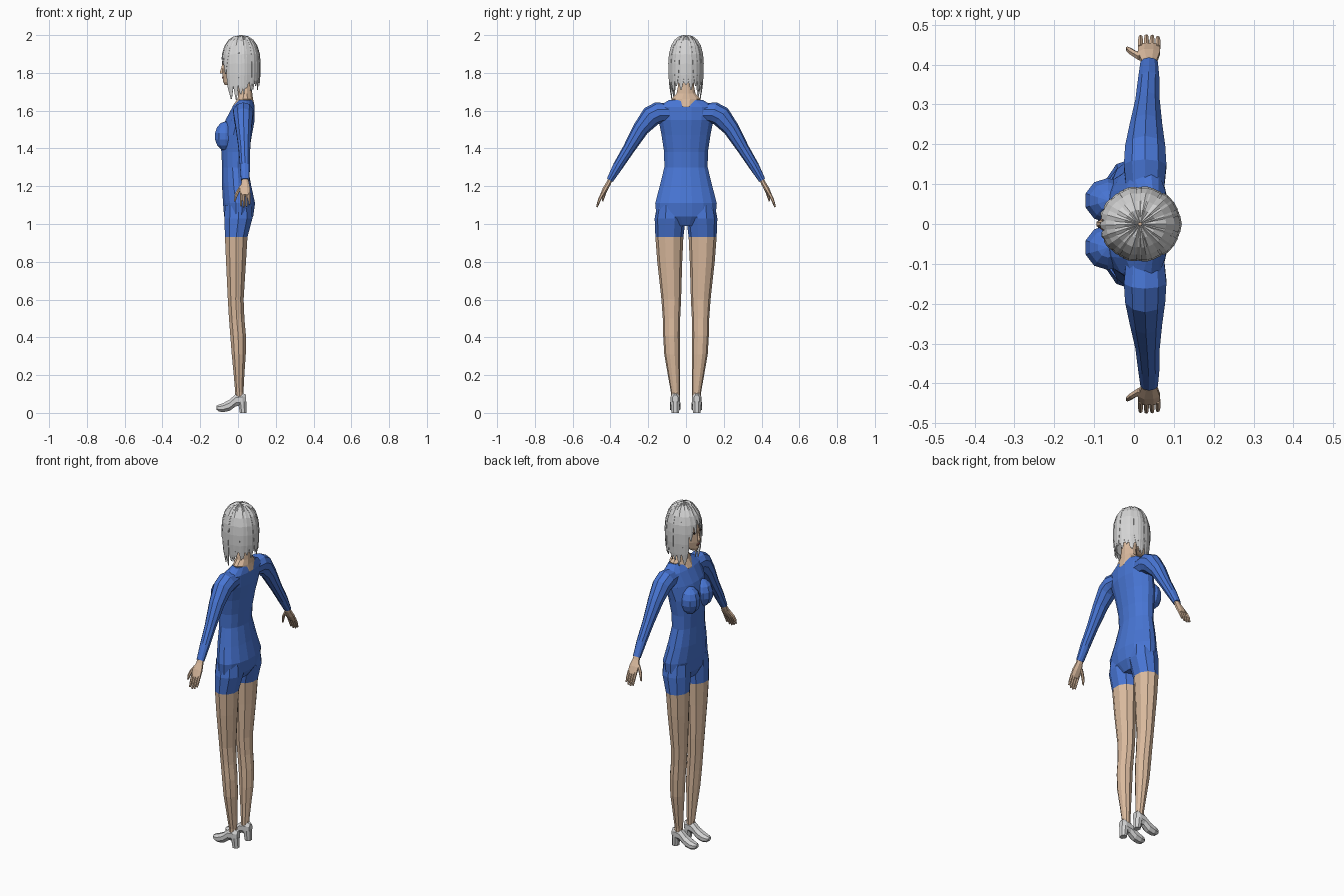
import bpy, bmesh, math
from mathutils import Vector


def material(name, rgb):
    m = bpy.data.materials.new(name)
    m.diffuse_color = (*rgb, 1)
    return m


SKIN = material("skin", (0.70, 0.49, 0.34))
BLUE = material("blue_suit", (0.065, 0.18, 0.66))
GREY = material("light_grey", (0.66, 0.66, 0.66))
DARK = material("dark_eye", (0.03, 0.02, 0.02))
LIPS = material("lip_red", (0.45, 0.15, 0.13))


def finish(name, bm, mats, mirror=False):
    bmesh.ops.recalc_face_normals(bm, faces=bm.faces)
    me = bpy.data.meshes.new(name)
    bm.to_mesh(me)
    bm.free()
    for m in mats:
        me.materials.append(m)
    ob = bpy.data.objects.new(name, me)
    bpy.context.collection.objects.link(ob)
    if mirror:
        mod = ob.modifiers.new("mirror", 'MIRROR')
        mod.use_axis = (False, True, False)
        mod.use_mirror_merge = False
    return ob


def loft(name, rings, n, mats, mirror=False, rule=None):
    """Skin elliptical rings given as (centre, u axis, v axis)."""
    bm = bmesh.new()
    loops = []
    for c, u, v in rings:
        c, u, v = Vector(c), Vector(u), Vector(v)
        ang = [2 * math.pi * (i + 0.5) / n for i in range(n)]
        loops.append([bm.verts.new(c + u * math.cos(a) + v * math.sin(a)) for a in ang])
    for a, b in zip(loops, loops[1:]):
        for i in range(n):
            j = (i + 1) % n
            bm.faces.new((a[i], a[j], b[j], b[i]))
    bm.faces.new(loops[0])
    bm.faces.new(loops[-1])
    if rule:
        for f in bm.faces:
            f.material_index = rule(f.calc_center_median())
    return finish(name, bm, mats, mirror)


def flat(z, x0, x1, ry, cy=0.0):      # horizontal ring
    return ((x0 + x1) / 2, cy, z), ((x1 - x0) / 2, 0, 0), (0, ry, 0)


def limb(x, y, z, rx, r, dy=0.83, dz=0.55):      # ring across an arm
    return (x, y, z), (rx, 0, 0), (0, r * dy, r * dz)


def ball(name, c, r, mat, mirror=False, seg=10, rings=7):
    bm = bmesh.new()
    bmesh.ops.create_uvsphere(bm, u_segments=seg, v_segments=rings, radius=1)
    for v in bm.verts:
        v.co = Vector([c[k] + v.co[k] * r[k] for k in range(3)])
    return finish(name, bm, [mat], mirror)


# Torso of the suit
loft("torso", [
    flat(0.99, -0.05, 0.05, 0.08), flat(1.04, -0.075, 0.082, 0.16),
    flat(1.11, -0.081, 0.092, 0.166), flat(1.20, -0.086, 0.072, 0.142),
    flat(1.30, -0.085, 0.054, 0.117), flat(1.38, -0.09, 0.06, 0.118),
    flat(1.47, -0.092, 0.075, 0.132), flat(1.55, -0.068, 0.09, 0.148),
    flat(1.62, -0.03, 0.088, 0.155), flat(1.657, 0.0, 0.078, 0.09)], 16, [BLUE])
ball("bust", (-0.065, 0.059, 1.465), (0.061, 0.058, 0.078), BLUE, True)

# Neck and neckline
loft("neck", [
    flat(1.60, -0.033, 0.085, 0.035), flat(1.625, -0.03, 0.09, 0.064),
    flat(1.662, -0.004, 0.081, 0.08), flat(1.69, 0.0, 0.077, 0.052),
    flat(1.73, -0.005, 0.075, 0.044), flat(1.80, -0.01, 0.075, 0.044)], 12, [SKIN])

# Legs with short blue suit legs on top
loft("leg", [
    flat(1.10, -0.072, 0.075, 0.07, 0.083), flat(1.03, -0.076, 0.08, 0.082, 0.084),
    flat(0.93, -0.072, 0.053, 0.074, 0.088), flat(0.80, -0.066, 0.045, 0.066, 0.086),
    flat(0.60, -0.056, 0.032, 0.052, 0.078), flat(0.50, -0.05, 0.036, 0.046, 0.077),
    flat(0.41, -0.043, 0.044, 0.044, 0.077), flat(0.31, -0.035, 0.043, 0.042, 0.073),
    flat(0.20, -0.024, 0.035, 0.032, 0.064), flat(0.11, -0.016, 0.03, 0.024, 0.056),
    flat(0.07, -0.016, 0.032, 0.023, 0.056)], 10, [SKIN, BLUE], True,
    lambda c: int(c.z > 0.93))


# Heeled shoes
def shoe_ring(x, z0, z1, ry):
    return (x, 0.057, (z0 + z1) / 2), (0, ry, 0), (0, 0, (z1 - z0) / 2)


loft("shoe", [
    shoe_ring(0.043, 0.045, 0.098, 0.016), shoe_ring(0.025, 0.036, 0.108, 0.027),
    shoe_ring(-0.012, 0.032, 0.102, 0.027), shoe_ring(-0.045, 0.008, 0.072, 0.029),
    shoe_ring(-0.08, 0.002, 0.053, 0.03), shoe_ring(-0.102, 0.006, 0.045, 0.024),
    shoe_ring(-0.115, 0.018, 0.038, 0.011)], 8, [GREY], True)
loft("shoe_heel", [flat(0.0, 0.008, 0.046, 0.022, 0.057),
                   flat(0.06, -0.002, 0.046, 0.027, 0.057)], 8, [GREY], True)

# Sleeves
loft("arm", [
    limb(0.028, 0.09, 1.59, 0.05, 0.05, 0.2, 0.98),
    limb(0.028, 0.145, 1.59, 0.056, 0.057, 0.3, 0.95),
    limb(0.028, 0.185, 1.57, 0.053, 0.056, 0.65, 0.76),
    limb(0.03, 0.24, 1.503, 0.043, 0.043), limb(0.034, 0.305, 1.395, 0.032, 0.032),
    limb(0.037, 0.36, 1.307, 0.028, 0.027), limb(0.038, 0.403, 1.232, 0.023, 0.018)],
    10, [BLUE], True)

# Hands: palm, four fingers, thumb
loft("palm", [
    limb(0.038, 0.397, 1.245, 0.018, 0.013), limb(0.038, 0.409, 1.217, 0.021, 0.014),
    limb(0.037, 0.428, 1.185, 0.03, 0.015), limb(0.038, 0.447, 1.15, 0.029, 0.010)],
    8, [SKIN], True)
for i in range(4):
    x = 0.0165 + 0.0145 * i
    drop = (0.006, 0.0, 0.003, 0.014)[i]
    loft(f"finger_{i + 1}", [
        limb(x, 0.443, 1.16, 0.0072, 0.009), limb(x, 0.459, 1.127, 0.007, 0.008),
        limb(x, 0.472 - drop * 0.3, 1.09 + drop, 0.005, 0.005)], 6, [SKIN], True)
loft("thumb", [
    limb(0.02, 0.417, 1.2, 0.012, 0.011), limb(-0.003, 0.43, 1.168, 0.010, 0.009),
    limb(-0.012, 0.437, 1.145, 0.008, 0.008), limb(-0.017, 0.442, 1.12, 0.004, 0.004)],
    6, [SKIN], True)

# Head and face
loft("head", [
    flat(1.735, -0.07, -0.035, 0.016), flat(1.752, -0.08, 0.03, 0.036),
    flat(1.79, -0.083, 0.065, 0.054), flat(1.84, -0.081, 0.095, 0.066),
    flat(1.90, -0.076, 0.1, 0.07), flat(1.95, -0.05, 0.08, 0.055),
    flat(1.98, -0.01, 0.05, 0.025)], 14, [SKIN])
loft("nose", [flat(1.798, -0.096, -0.07, 0.011), flat(1.81, -0.096, -0.07, 0.01),
              flat(1.85, -0.082, -0.07, 0.005)], 6, [SKIN])
ball("eye", (-0.075, 0.027, 1.847), (0.006, 0.012, 0.006), DARK, True, 8, 5)
ball("lips", (-0.08, 0, 1.775), (0.006, 0.017, 0.006), LIPS, False, 8, 5)

# Hair: layered locks over a domed profile of (height, radius scale)
PROFILE = [(2.0, 0.05), (1.993, 0.38), (1.975, 0.63), (1.945, 0.83), (1.90, 0.96),
           (1.85, 1.0), (1.79, 0.99), (1.73, 0.94), (1.66, 0.84)]


def scale_at(z):
    for (za, sa), (zb, sb) in zip(PROFILE, PROFILE[1:]):
        if z >= zb:
            return sb + (sa - sb) * (z - zb) / (za - zb)
    return PROFILE[-1][1]


def lock(bm, angle, bottom, width, lift, taper):
    heights = [z for z, s in PROFILE if z > bottom + 0.02] + [bottom]
    rows = []
    for z in heights:
        w = width * min(1.0, 0.15 + (z - bottom) / 0.09) if taper else width
        row = []
        for k in (-1, 0, 1):
            a = math.radians(angle + k * w)
            s = scale_at(z) * (1 + lift + (0.015 if k == 0 else 0))
            row.append(bm.verts.new((0.015 + 0.1 * s * math.cos(a),
                                     0.09 * s * math.sin(a),
                                     z - (0.0 if k == 0 else 0.004) - (0.03 - lift) * 0.12)))
        rows.append(row)
    for a, b in zip(rows, rows[1:]):
        for k in range(2):
            bm.faces.new((a[k], a[k + 1], b[k + 1], b[k]))


bm = bmesh.new()
for i in range(18):                      # closed under-layer
    a = -170 + 20 * i
    lock(bm, a, 1.90 if abs(a) > 140 else 1.755, 10.5, -0.035, False)
for i in range(15):                      # long outer locks
    a = -126 + 18 * i
    end = 1.725 - 0.05 * (abs(a) / 126) ** 2 + (0.012 if i % 2 else -0.008)
    lock(bm, a, end, 13, 0.015 + 0.02 * (i % 2), True)
for a, end in ((-106, 1.655), (-80, 1.69), (-48, 1.71), (48, 1.71), (80, 1.69), (106, 1.655)):
    lock(bm, a, end, 8, 0.045, True)
for a, end in ((-144, 1.80), (-160, 1.86), (-178, 1.875), (163, 1.85), (145, 1.81)):
    lock(bm, a, end, 12, 0.025, True)    # fringe
hair = finish("hair", bm, [GREY])
thick = hair.modifiers.new("thickness", 'SOLIDIFY')
thick.thickness = 0.003
